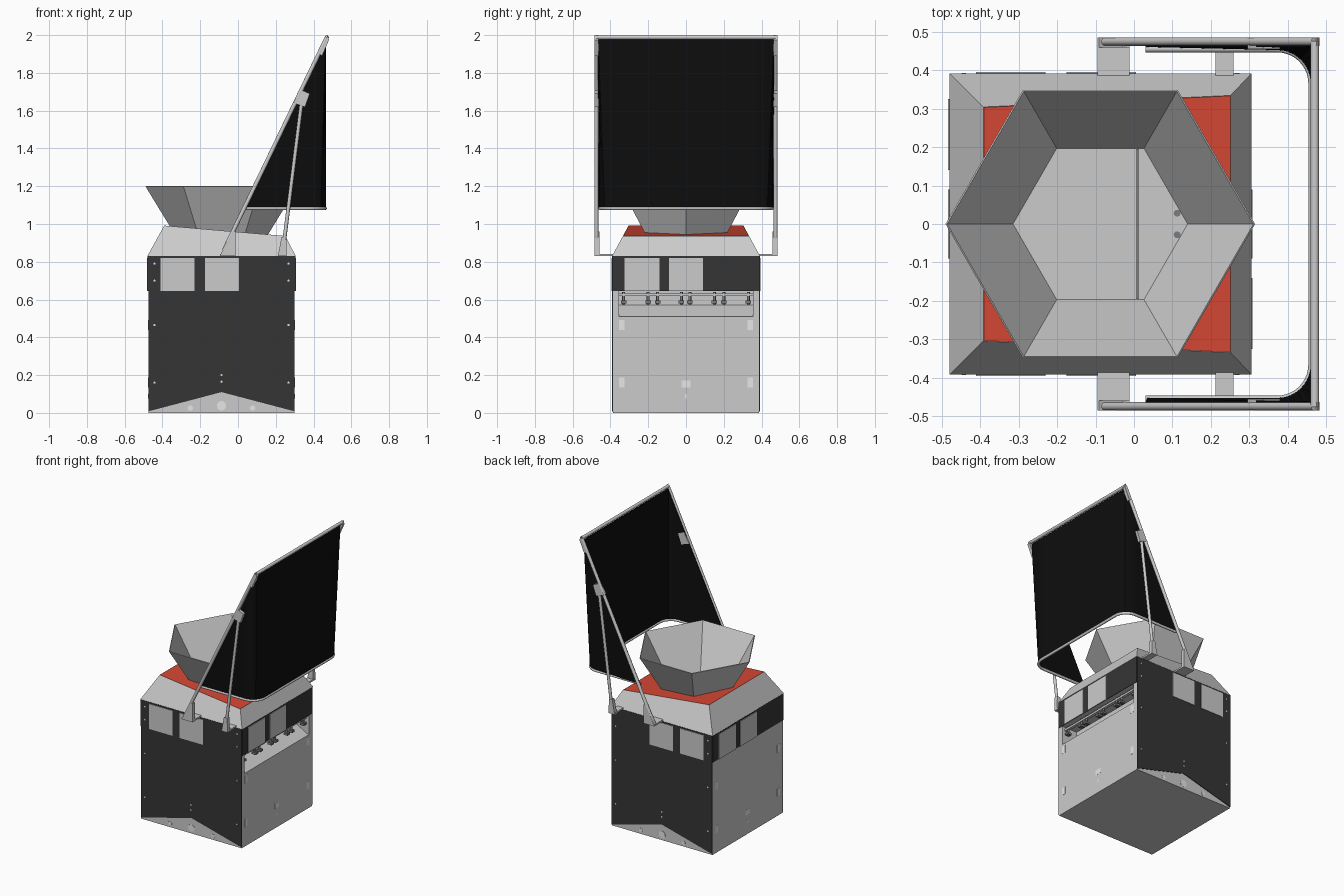
import bpy, bmesh, math
from mathutils import Vector

old = bpy.data.objects.get("Cube")
if old:
    bpy.data.objects.remove(old)


def material(name, rgb):
    m = bpy.data.materials.new(name)
    m.use_nodes = True
    m.diffuse_color = (*rgb, 1)
    bsdf = next(n for n in m.node_tree.nodes if n.type == 'BSDF_PRINCIPLED')
    bsdf.inputs["Base Color"].default_value = (*rgb, 1)
    return m


GREY = material("light grey", (0.6, 0.6, 0.6))
DARK = material("charcoal", (0.036, 0.036, 0.036))
RED = material("red", (0.68, 0.065, 0.035))
BLACK = material("black", (0.004, 0.004, 0.004))
STEEL = material("steel", (0.2, 0.2, 0.2))
WHITE = material("white", (0.92, 0.92, 0.92))


def finish(name, bm, mat, recalc=True):
    if recalc:
        bmesh.ops.recalc_face_normals(bm, faces=bm.faces)
    me = bpy.data.meshes.new(name)
    bm.to_mesh(me)
    bm.free()
    me.materials.append(mat)
    ob = bpy.data.objects.new(name, me)
    bpy.context.collection.objects.link(ob)
    return ob


def loft(name, rings, mat, caps=True, closed=True):
    """Skin a list of point rings."""
    bm = bmesh.new()
    vs = [[bm.verts.new(p) for p in r] for r in rings]
    n = len(vs[0])
    for a, b in zip(vs, vs[1:]):
        for i in range(n if closed else n - 1):
            j = (i + 1) % n
            bm.faces.new((a[i], a[j], b[j], b[i]))
    if caps:
        bm.faces.new(vs[0][::-1])
        bm.faces.new(vs[-1])
    return finish(name, bm, mat, caps)


def box(name, x, y, z, mat):
    ring = lambda h: [(x[0], y[0], h), (x[1], y[0], h), (x[1], y[1], h), (x[0], y[1], h)]
    return loft(name, [ring(z[0]), ring(z[1])], mat)


def prism_y(name, pts, y0, y1, mat):
    return loft(name, [[(px, y, pz) for px, pz in pts] for y in (y0, y1)], mat)


def tube(name, a, b, r, mat, sides=12):
    a, b = Vector(a), Vector(b)
    bm = bmesh.new()
    bmesh.ops.create_cone(bm, cap_ends=True, segments=sides, radius1=r, radius2=r, depth=(b - a).length)
    rot = (b - a).to_track_quat('Z', 'Y').to_matrix()
    for v in bm.verts:
        v.co = rot @ v.co + (a + b) / 2
    ob = finish(name, bm, mat)
    for p in ob.data.polygons:
        p.use_smooth = len(p.vertices) == 4
    return ob


def solidify(ob, t):
    m = ob.modifiers.new("thickness", 'SOLIDIFY')
    m.thickness, m.offset = t, 0


X0, X1, XC, W = -0.475, 0.3, -0.0875, 0.387

# Cabinet core with an open service slot on the +x side
box("cabinet_core", (X0, 0.18), (-W, W), (0, 0.83), GREY)
box("cabinet_lower_wall", (0.18, X1), (-W, W), (0, 0.51), GREY)
box("cabinet_upper_wall", (0.18, X1), (-W, W), (0.645, 0.83), GREY)
for s in (-1, 1):
    box("slot_cheek", (0.18, X1), sorted((s * 0.355, s * W)), (0.51, 0.645), GREY)
prism_y("slot_sloped_shelf", [(0.18, 0.505), (0.295, 0.505), (0.18, 0.57)], -0.355, 0.355, GREY)
box("slot_rail", (0.26, 0.28), (-0.355, 0.355), (0.618, 0.632), GREY)
for y in (-0.33, -0.2, -0.15, -0.025, 0.02, 0.15, 0.2, 0.33):
    tube("slot_nozzle", (0.27, y, 0.575), (0.27, y, 0.64), 0.008, STEEL, 8)
    box("nozzle_clamp", (0.255, 0.287), (y - 0.014, y + 0.014), (0.58, 0.595), STEEL)

# Dark cladding with a chevron foot, access plates and fixings
clad = [(X0, 0.008), (XC, 0.11), (X1, 0.008), (X1, 0.83), (X0, 0.83)]
for s in (-1, 1):
    prism_y("dark_side_panel", clad, s * (W - 0.002), s * (W + 0.004), DARK)
    for a, b in ((-0.41, -0.23), (-0.175, 0.005)):
        box("side_access_plate", (a, b), sorted((s * W, s * (W + 0.008))), (0.645, 0.82), GREY)
    for dx, z, r in ((-0.165, 0.025, 0.014), (0, 0.038, 0.025), (0.165, 0.025, 0.014)):
        tube("foot_hole", (XC + dx, s * W, z), (XC + dx, s * (W + 0.002), z), r, WHITE, 16)
    dots = [(XC + dx, z) for dx in (-0.355, 0.355) for z in (0.16, 0.465, 0.7, 0.79)]
    for x, z in dots + [(XC, 0.165), (XC, 0.2)]:
        tube("panel_fixing", (x, s * W, z), (x, s * (W + 0.006), z), 0.006, WHITE, 8)

# End faces: dark band, access plates and small openings
for x, s in ((X1, 1), (X0, -1)):
    span = lambda t: sorted((x - s * 0.001, x + s * t))
    box("dark_end_band", span(0.004), (-W, W), (0.645, 0.83), DARK)
    for a, b in ((-0.325, -0.14), (-0.09, 0.09)):
        box("end_access_plate", span(0.008), sorted((-a * -s, -b * -s)), (0.645, 0.82), GREY)
    for y in (-0.34, 0.34):
        for z in (0.135, 0.44):
            box("end_opening", span(0.001), (y - 0.015, y + 0.015), (z, z + 0.053), WHITE)
    box("end_socket", span(0.001), (-0.024, 0.024), (0.135, 0.172), WHITE)
    box("end_keyhole", span(0.001), (-0.006, 0.006), (0.075, 0.1), WHITE)

# Sloping shoulder and tilted red deck around the hopper
base = [(-0.478, -0.39, 0.83), (0.304, -0.39, 0.83), (0.304, 0.39, 0.83), (-0.478, 0.39, 0.83)]
deck = [(-0.39, -0.303, 0.99), (0.25, -0.333, 0.935), (0.25, 0.333, 0.935), (-0.39, 0.303, 0.99)]
solidify(loft("shoulder_hood", [base, deck], GREY, caps=False), 0.004)

ZB, ZT, RB, RT = 0.92, 1.2, 0.229, 0.4


def hexagon(r, z):
    return [(XC + r * math.cos(i * math.pi / 3), r * math.sin(i * math.pi / 3), z) for i in range(6)]


hole = []
for i in range(6):
    c, sn, r = math.cos(i * math.pi / 3), math.sin(i * math.pi / 3), RB
    for _ in range(8):
        z = 0.99 - (XC + r * c + 0.39) * 0.086
        r = RB + (z - ZB) * (RT - RB) / (ZT - ZB)
    hole.append((XC + r * c, r * sn, z))
bm = bmesh.new()
edges = []
for ring in (deck, hole):
    vs = [bm.verts.new(p) for p in ring]
    edges += [bm.edges.new((vs[i - 1], vs[i])) for i in range(len(vs))]
bmesh.ops.triangle_fill(bm, edges=edges, use_beauty=True, normal=(0, 0, 1))
for f in bm.faces:
    f.normal_update()
    if f.normal.z < 0:
        f.normal_flip()
solidify(finish("red_deck", bm, RED, False), 0.003)

# Hexagonal hopper
solidify(loft("hopper_walls", [hexagon(RB, ZB), hexagon(RT, ZT)], GREY, caps=False), 0.005)
loft("hopper_floor", [hexagon(RB, ZB - 0.004), hexagon(RB, ZB)], GREY)
box("hopper_floor_seam", (0.006, 0.012), (-0.195, 0.195), (ZB, ZB + 0.004), STEEL)
for y in (-0.028, 0.028):
    tube("hopper_floor_port", (0.112, y, ZB), (0.112, y, ZB + 0.003), 0.009, STEEL)

# Wrap-around screen: rounded at the bottom, square along the slanted top edge
ZR, YS, XB, RC = 1.083, 0.455, 0.462, 0.09
slant = lambda x: 0.84 + (x + 0.09) * 2.06
low, high = [(0.03, -YS, ZR)], [(0.03, -YS - 0.008, slant(0.03))]
cx, cy = XB - RC, YS - RC
for i in range(11):
    t = i / 10 * math.pi / 2
    k = max(math.sin(t), math.cos(t))
    low.append((cx + RC * math.sin(t), -cy - RC * math.cos(t), ZR))
    x = cx + RC * math.sin(t) / k
    high.append((x, -cy - (RC + 0.008) * math.cos(t) / k, slant(x)))
flip = lambda pts: pts + [(x, -y, z) for x, y, z in reversed(pts)]
low, high = flip(low), flip(high)
solidify(loft("black_screen", [low, high], BLACK, caps=False, closed=False), 0.006)

cu = bpy.data.curves.new("screen_bottom_rail", 'CURVE')
cu.dimensions, cu.bevel_depth, cu.bevel_resolution = '3D', 0.009, 2
sp = cu.splines.new('POLY')
sp.points.add(len(low) - 1)
for p, q in zip(sp.points, low):
    p.co = (*q, 1)
cu.materials.append(GREY)
cu.use_fill_caps = True
bpy.context.collection.objects.link(bpy.data.objects.new("screen_bottom_rail", cu))

# Support frame: slanted posts, braces, brackets and feet
tube("top_bar", (0.47, -0.475, 1.988), (0.47, 0.475, 1.988), 0.011, GREY)
for s in (-1, 1):
    y = s * 0.474
    tube("slanted_post", (-0.075, y, 0.86), (0.47, y, 1.988), 0.011, GREY)
    tube("brace", (0.237, y, 0.85), (0.34, y, 1.67), 0.01, GREY)
    prism_y("brace_bracket", [(0.295, 1.64), (0.355, 1.62), (0.38, 1.69), (0.335, 1.71)],
            s * 0.455, s * 0.484, GREY)
    prism_y("top_corner_bracket", [(0.43, 1.9), (0.445, 1.89), (0.482, 1.975), (0.475, 2.0)],
            s * 0.462, s * 0.484, GREY)
    prism_y("post_gusset", [(-0.095, 0.833), (-0.012, 0.833), (-0.012, 0.96), (-0.03, 0.96)],
            s * 0.458, s * 0.484, GREY)
    prism_y("brace_gusset", [(0.212, 0.833), (0.258, 0.833), (0.255, 0.93), (0.23, 0.93)],
            s * 0.458, s * 0.484, GREY)
    for a, b in ((-0.095, -0.012), (0.212, 0.258)):
        box("foot_plate", (a, b), sorted((s * 0.38, s * 0.484)), (0.831, 0.842), GREY)
